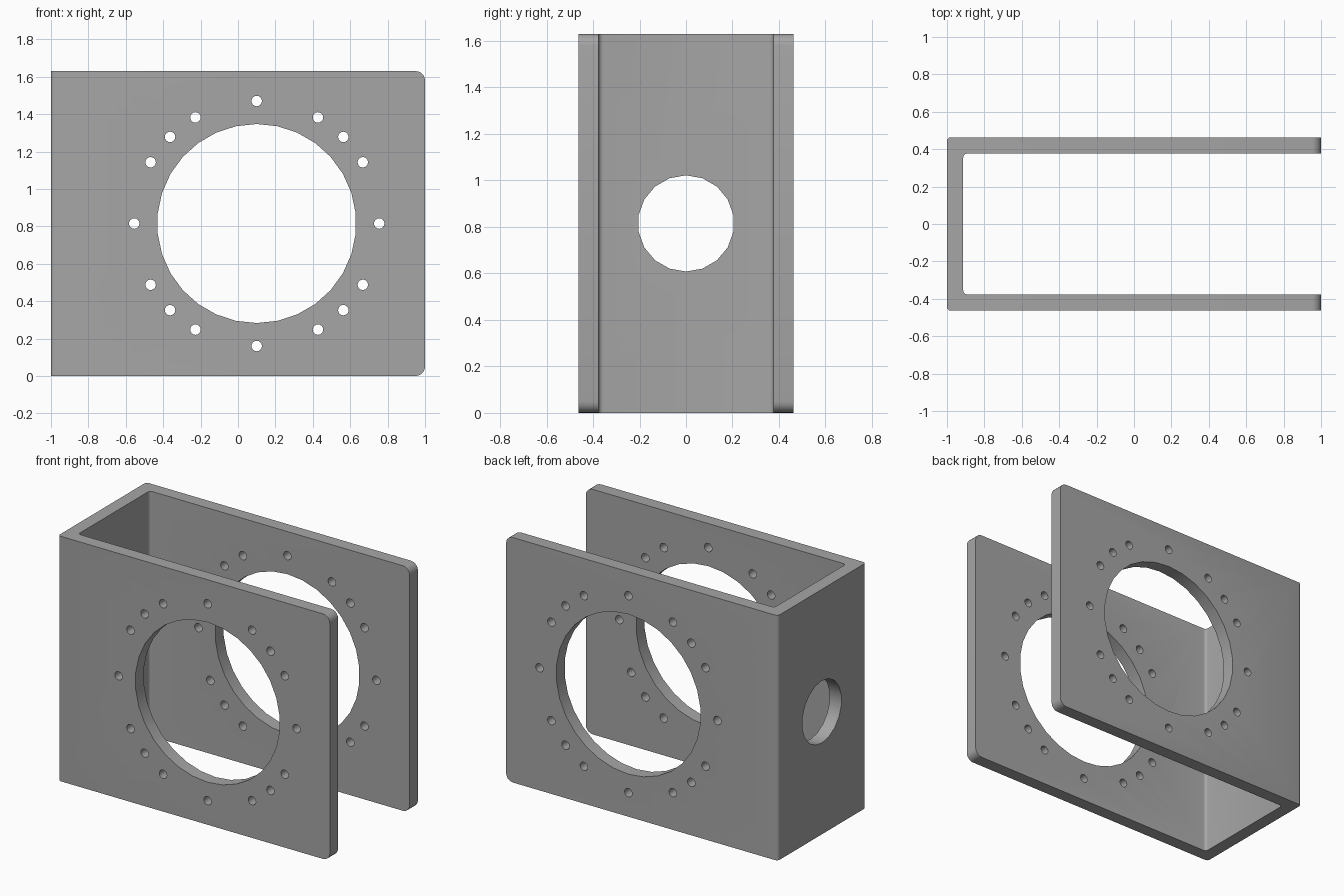
import bpy, bmesh, math
from mathutils import Matrix

cube = bpy.data.objects.get("Cube")
if cube:
    bpy.data.objects.remove(cube, do_unlink=True)

HEIGHT, HALF_Y, WALL = 1.63, 0.463, 0.087
MID_Z, HOLE_X = HEIGHT / 2, 0.1
INNER_Y, INNER_X = HALF_Y - WALL, -1 + WALL

grey = bpy.data.materials.new("plain grey")
grey.use_nodes = True
colour = (0.38, 0.38, 0.38, 1)
grey.diffuse_color = colour
grey.node_tree.nodes["Principled BSDF"].inputs["Base Color"].default_value = colour


def make_object(name, bm):
    bmesh.ops.recalc_face_normals(bm, faces=bm.faces)
    mesh = bpy.data.meshes.new(name)
    bm.to_mesh(mesh)
    bm.free()
    mesh.materials.append(grey)
    obj = bpy.data.objects.new(name, mesh)
    bpy.context.collection.objects.link(obj)
    return obj


def round_edges(bm, rule, radius, segments):
    edges = [e for e in bm.edges if rule(*[v.co for v in e.verts])]
    bmesh.ops.bevel(bm, geom=edges, offset=radius, offset_type='OFFSET',
                    segments=segments, profile=0.5, affect='EDGES')


def add_drill(bm, axis, x, y, z, radius, depth, sides):
    # the first corner of each drill points straight up
    if axis == 'Y':
        turn = Matrix.Rotation(math.pi / 2, 4, 'X')
    else:
        turn = Matrix.Rotation(math.pi / 2, 4, 'X')
        turn = Matrix.Rotation(math.pi / 2, 4, 'Z') @ turn
    bmesh.ops.create_cone(bm, cap_ends=True, segments=sides, radius1=radius,
                          radius2=radius, depth=depth,
                          matrix=Matrix.Translation((x, y, z)) @ turn)


# Channel: U profile drawn from above and pulled upward
outline = [(1, -HALF_Y), (1, -INNER_Y), (INNER_X, -INNER_Y), (INNER_X, INNER_Y),
           (1, INNER_Y), (1, HALF_Y), (-1, HALF_Y), (-1, -HALF_Y)]
bm = bmesh.new()
base = bm.faces.new([bm.verts.new((x, y, 0)) for x, y in outline])
pulled = bmesh.ops.extrude_face_region(bm, geom=[base])
bmesh.ops.translate(bm, vec=(0, 0, HEIGHT),
                    verts=[g for g in pulled["geom"] if isinstance(g, bmesh.types.BMVert)])

# Rounded free corners of the two arms, then the upright corners of the back
round_edges(bm, lambda a, b: a.x > 0.99 and b.x > 0.99 and abs(a.z - b.z) < 0.01, 0.05, 5)
round_edges(bm, lambda a, b: a.x < -0.8 and b.x < -0.8 and abs(a.z - b.z) > 1, 0.02, 4)
bracket = make_object("channel_bracket", bm)

# Drills: large bore and ring of screw holes through both arms, port in the back
bm = bmesh.new()
add_drill(bm, 'Y', HOLE_X, 0, MID_Z, 0.532, 2, 30)
add_drill(bm, 'X', -1, 0, MID_Z, 0.207, 0.5, 18)
for quarter in range(4):
    for step in (0, 30, 45, 60):
        angle = math.radians(90 * quarter + step)
        add_drill(bm, 'Y', HOLE_X + 0.655 * math.cos(angle), 0,
                  MID_Z + 0.655 * math.sin(angle), 0.028, 2, 16)
drills = make_object("hole_cutter", bm)
drills.hide_render = True
drills.hide_set(True)

cut = bracket.modifiers.new("holes", 'BOOLEAN')
cut.operation = 'DIFFERENCE'
cut.solver = 'EXACT'
cut.object = drills

# Apply the cut and keep the corners smooth
bpy.context.view_layer.objects.active = bracket
bracket.select_set(True)
bpy.ops.object.modifier_apply(modifier="holes")
bpy.data.objects.remove(drills, do_unlink=True)
bpy.ops.object.shade_smooth_by_angle(angle=math.radians(30))
